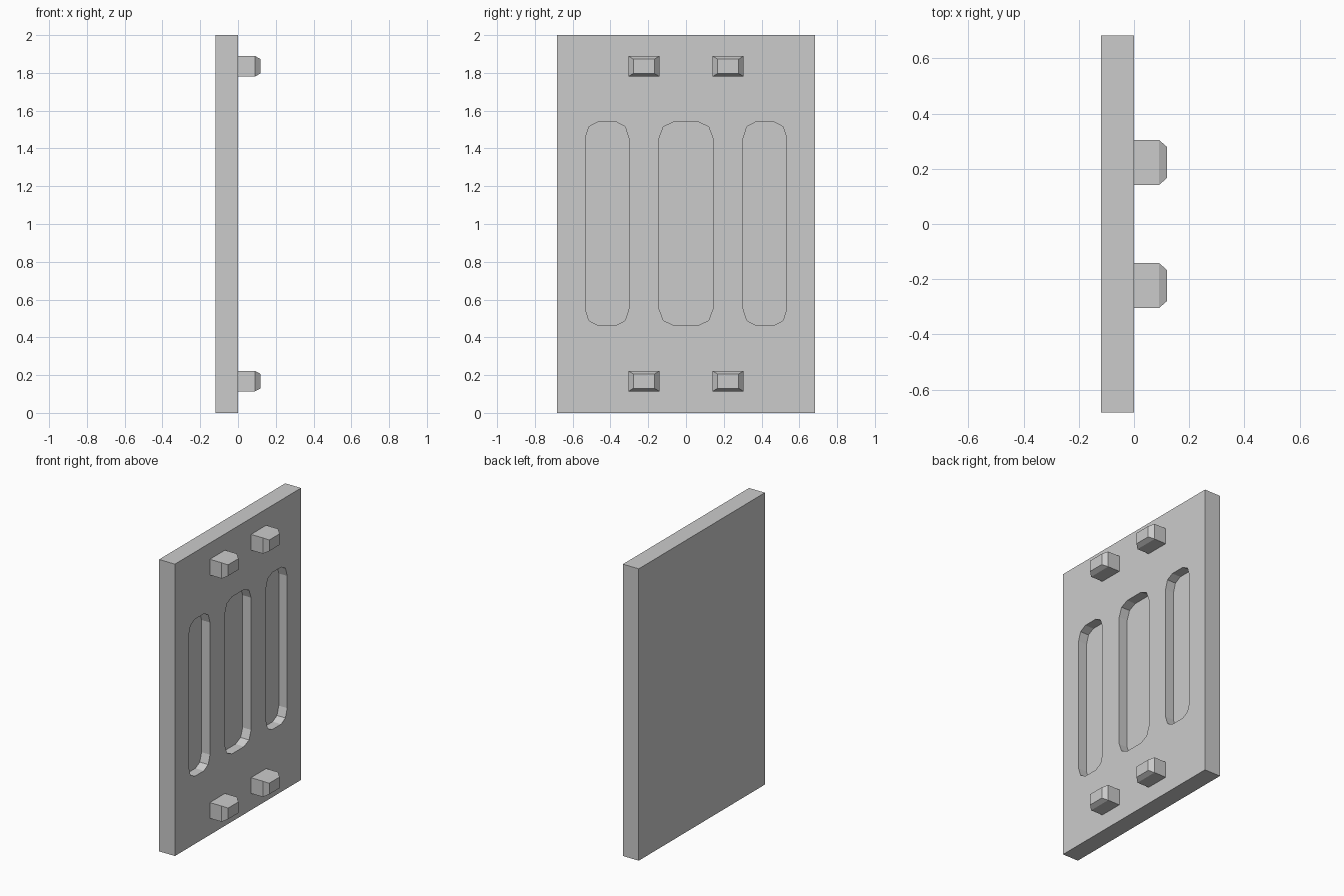
import bpy
import bmesh
from math import cos, sin, pi

if "Cube" in bpy.data.objects:
    bpy.data.objects.remove(bpy.data.objects["Cube"])


def loft(name, loops):
    """Closed solid from matching (x, [(y, z), ...]) outlines, capped at both ends."""
    bm = bmesh.new()
    rings = [[bm.verts.new((x, y, z)) for y, z in pts] for x, pts in loops]
    n = len(rings[0])
    for a, b in zip(rings, rings[1:]):
        for i in range(n):
            j = (i + 1) % n
            bm.faces.new((a[i], a[j], b[j], b[i]))
    bm.faces.new(rings[0])
    bm.faces.new(rings[-1])
    bmesh.ops.recalc_face_normals(bm, faces=bm.faces)
    mesh = bpy.data.meshes.new(name)
    bm.to_mesh(mesh)
    bm.free()
    ob = bpy.data.objects.new(name, mesh)
    bpy.context.collection.objects.link(ob)
    return ob


def rect(cy, cz, hy, hz):
    return [(cy + sy * hy, cz + sz * hz)
            for sy, sz in ((-1, -1), (1, -1), (1, 1), (-1, 1))]


def rounded(cy, cz, hy, hz, ry, rz, segs=2):
    """Rectangle outline with faceted corners."""
    pts = []
    for q, (sy, sz) in enumerate(((1, 1), (-1, 1), (-1, -1), (1, -1))):
        for k in range(segs + 1):
            a = (q + k / segs) * pi / 2
            pts.append((cy + sy * (hy - ry) + ry * cos(a),
                        cz + sz * (hz - rz) + rz * sin(a)))
    return pts


# Flat panel with three recessed slots on its +x face
panel = loft("panel", [(x, rect(0, 1, 0.683, 1.0)) for x in (-0.12, 0)])
for cy, hy, ry in ((-0.418, 0.115, 0.066), (0, 0.142, 0.077), (0.418, 0.115, 0.066)):
    outline = rounded(cy, 1.002, hy, 0.538, ry, 0.085)
    cutter = loft("slot_cutter", [(-0.064, outline), (0.05, outline)])
    cutter.hide_render = True
    cutter.hide_set(True)
    cut = panel.modifiers.new("slot", 'BOOLEAN')
    cut.operation = 'DIFFERENCE'
    cut.solver = 'EXACT'
    cut.object = cutter

# Four pegs with bevelled tips
for cz in (0.168, 1.835):
    for cy in (-0.223, 0.223):
        loft("peg", [(0, rect(cy, cz, 0.082, 0.054)),
                     (0.09, rect(cy, cz, 0.082, 0.054)),
                     (0.12, rect(cy, cz, 0.056, 0.038))])
